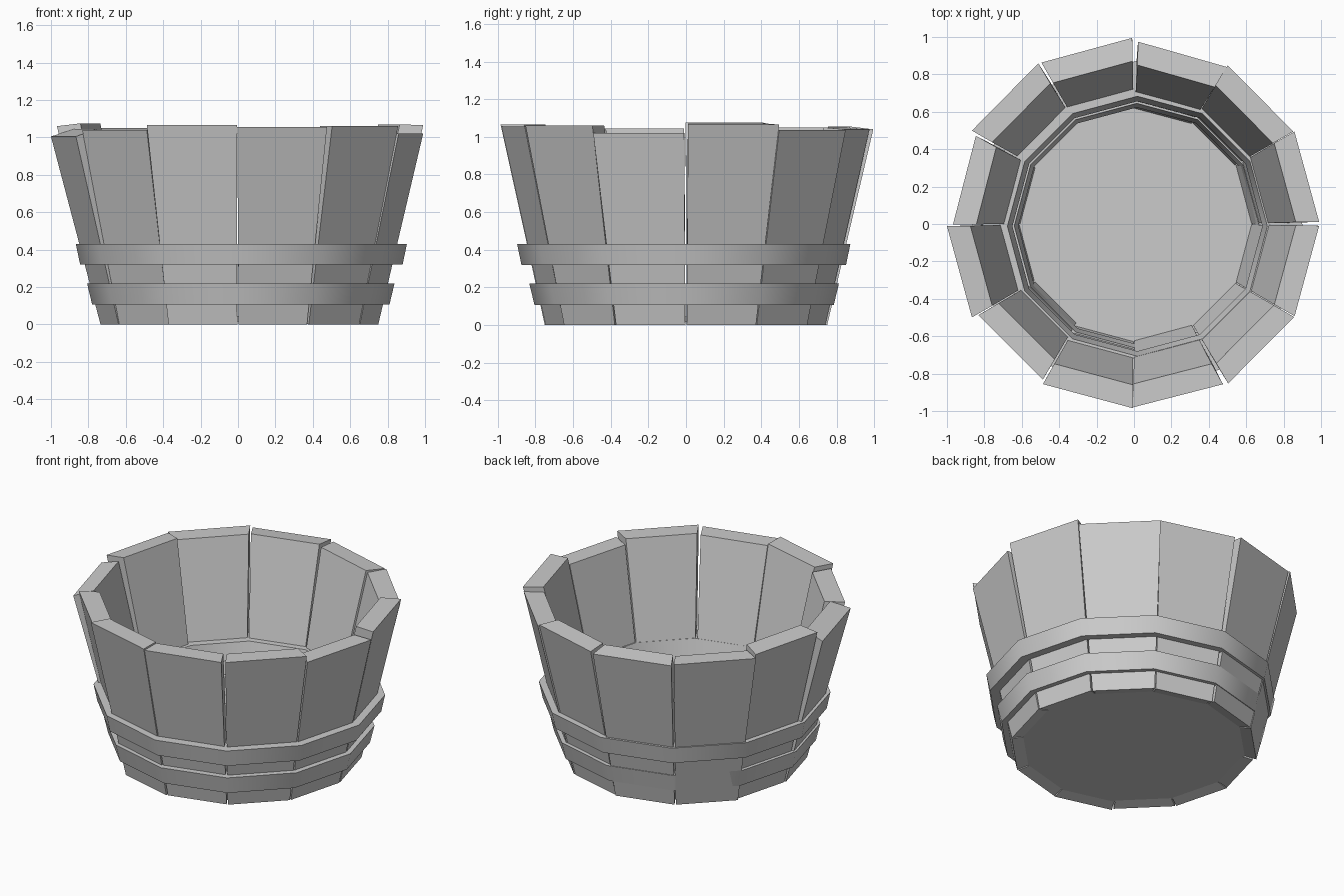
import bpy
from math import cos, sin, radians, pi

if "Cube" in bpy.data.objects:
    bpy.data.objects.remove(bpy.data.objects["Cube"])

N = 12


def polar(r, a, z, cx=0.0, cy=0.0):
    return (cx + r * cos(a), cy + r * sin(a), z)


def make(name, verts, faces):
    me = bpy.data.meshes.new(name)
    me.from_pydata(verts, [], faces)
    me.update()
    ob = bpy.data.objects.new(name, me)
    bpy.context.collection.objects.link(ob)
    return ob


# Staves, anticlockwise from +x: outer top radius, top height, end tilt, bottom radius, slip
staves = [
    (0.99, 1.065, 0.005, 0.75, 0.3),
    (0.985, 1.035, 0.0, 0.745, -0.2),
    (0.975, 1.04, 0.01, 0.74, -0.9),
    (0.995, 1.04, 0.015, 0.75, 0.2),
    (1.0, 1.05, 0.0, 0.75, 0.4),
    (0.968, 1.06, 0.015, 0.73, 0.5),
    (1.0, 1.005, 0.04, 0.735, 0.3),
    (0.965, 1.04, 0.0, 0.735, 0.0),
    (0.985, 1.065, 0.0, 0.75, 0.0),
    (0.98, 1.055, 0.0, 0.745, -0.6),
    (0.99, 1.06, 0.0, 0.75, 0.2),
    (0.99, 1.02, 0.0, 0.75, -0.2),
]
for i, (rt, zt, tilt, rb, slip) in enumerate(staves):
    a0 = radians(30 * i + 0.35 + slip)
    a1 = radians(30 * i + 29.65 + slip)
    b0, b1 = radians(30 * i + 0.3), radians(30 * i + 29.7)
    section = [(rb, 0.0, b0, b1), (rt, zt, a0, a1),
               (rt - 0.125, zt + tilt, a0, a1), (rb - 0.125, 0.03, b0, b1)]
    verts = [polar(r, lo, z) for r, z, lo, hi in section]
    verts += [polar(r, hi, z) for r, z, lo, hi in section]
    faces = [(3, 2, 1, 0), (4, 5, 6, 7)]
    faces += [(k, (k + 1) % 4, (k + 1) % 4 + 4, k + 4) for k in range(4)]
    faces = [f[::-1] for f in faces]
    make(f"stave_{i + 1}", verts, faces)


# Hoops: thick slanted bands that run right through the staves
def hoop(name, section, cx, cy):
    verts = [polar(r, 2 * pi * i / N, z, cx, cy) for i in range(N) for r, z in section]
    faces = []
    for i in range(N):
        j = (i + 1) % N
        for k in range(4):
            m = (k + 1) % 4
            faces.append((i * 4 + k, j * 4 + k, j * 4 + m, i * 4 + m))
    ob = make(name, verts, faces)
    bpy.ops.object.select_all(action='DESELECT')
    bpy.context.view_layer.objects.active = ob
    ob.select_set(True)
    bpy.ops.object.shade_smooth_by_angle(angle=radians(40))


hoop("upper_hoop", [(0.862, 0.32), (0.885, 0.43), (0.695, 0.43), (0.668, 0.32)], 0.018, -0.012)
hoop("lower_hoop", [(0.795, 0.107), (0.822, 0.22), (0.655, 0.22), (0.633, 0.107)], 0.015, -0.01)

# Floor disc
bottom = [polar(0.68, 2 * pi * i / N, 0.017) for i in range(N)]
top = [polar(0.68, 2 * pi * i / N, 0.045) for i in range(N)]
faces = [tuple(range(N))[::-1], tuple(range(N, 2 * N))]
faces += [(i, (i + 1) % N, (i + 1) % N + N, i + N) for i in range(N)]
make("floor", bottom + top, faces)
